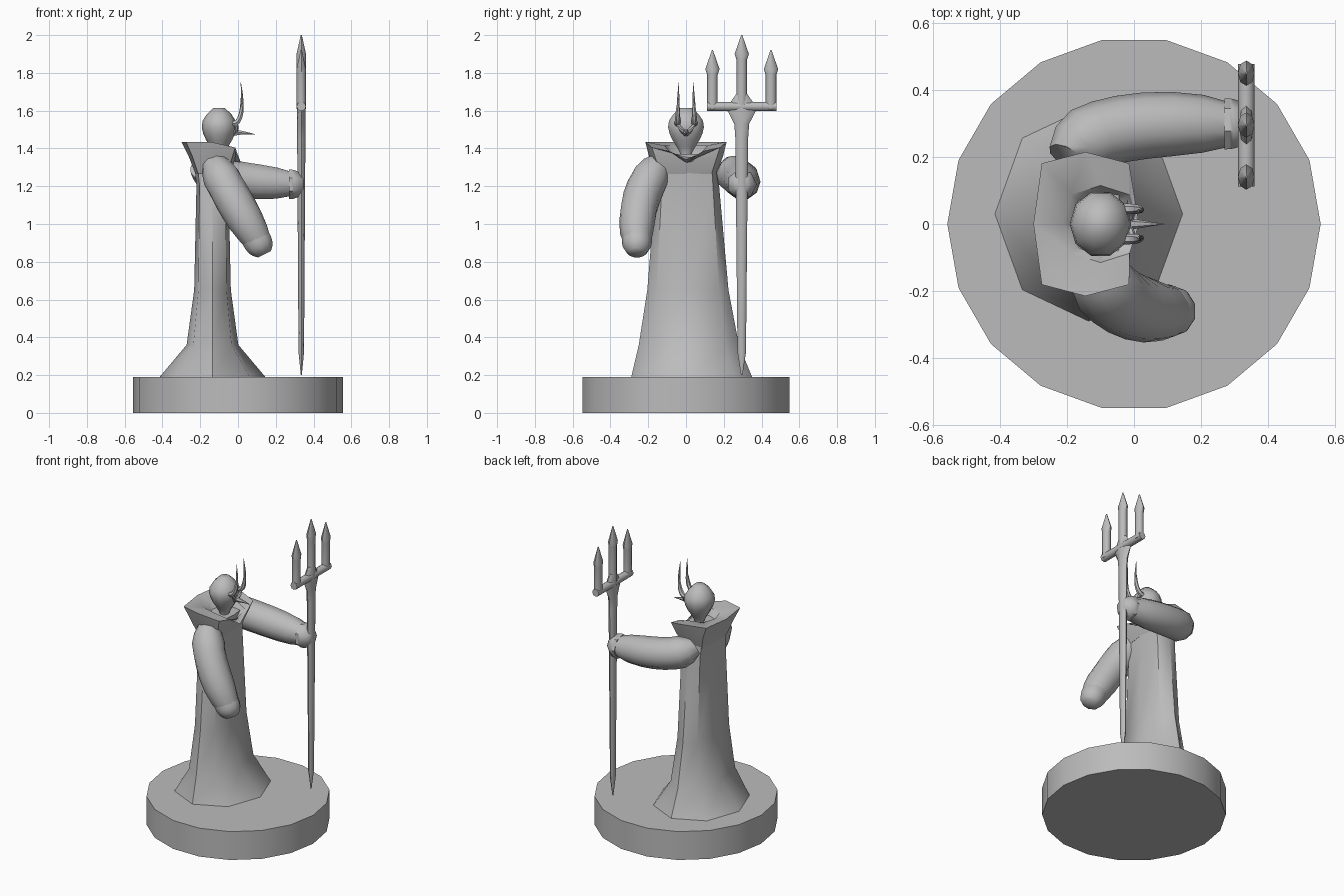
import bpy, bmesh, math
from mathutils import Vector

cube = bpy.data.objects.get("Cube")
if cube:
    bpy.data.objects.remove(cube, do_unlink=True)

shade = .5
colour = (shade, shade, shade, 1)
grey = bpy.data.materials.new("plain grey")
grey.use_nodes = True
grey.diffuse_color = colour
grey.node_tree.nodes["Principled BSDF"].inputs["Base Color"].default_value = colour


def skin(name, rings):
    """Join rings of equal length into a closed, smooth shaded surface."""
    bm = bmesh.new()
    loops = [[bm.verts.new(point) for point in points] for points in rings]
    for lower, upper in zip(loops, loops[1:]):
        for i in range(len(lower)):
            bm.faces.new((lower[i - 1], lower[i], upper[i], upper[i - 1]))
    bm.faces.new(loops[0])
    bm.faces.new(loops[-1])
    bmesh.ops.recalc_face_normals(bm, faces=bm.faces)
    mesh = bpy.data.meshes.new(name)
    bm.to_mesh(mesh)
    bm.free()
    mesh.materials.append(grey)
    part = bpy.data.objects.new(name, mesh)
    bpy.context.collection.objects.link(part)
    bpy.ops.object.select_all(action='DESELECT')
    part.select_set(True)
    bpy.context.view_layer.objects.active = part
    bpy.ops.object.shade_smooth_by_angle(angle=math.radians(50))


def ring(centre, depth, width, power=1, sides=8):
    """Level ring around a centre; a power under one makes it boxy."""
    points = []
    for i in range(sides):
        angle = math.tau * i / sides
        c, s = round(math.cos(angle), 6), round(math.sin(angle), 6)
        points.append(Vector(centre) + Vector((
            depth * math.copysign(abs(c) ** power, c),
            width * math.copysign(abs(s) ** power, s), 0)))
    return points


def limb(name, start, bend, end, radius, steps=8, sides=10):
    """Round limb along a quadratic curve; radius is a rule of the way along."""
    start, bend, end = Vector(start), Vector(bend), Vector(end)
    rings = []
    for step in range(steps + 1):
        t = step / steps
        first, second = start.lerp(bend, t), bend.lerp(end, t)
        middle = first.lerp(second, t)
        turn = (second - first).to_track_quat('Z', 'Y')
        size = radius(t)
        rings.append([middle + turn @ point for point in ring((0, 0, 0), size, size, sides=sides)])
    skin(name, rings)


def sleeve_radius(t):
    return .1 * min(1, .6 + 2 * t) * (1 - .4 * t ** 8)


def hand_radius(t):
    return .08 * (1 - t ** 3 / 2)


def cone_radius(t):
    return .025 * (1 - t) + .001


def horn_radius(t):
    return .015 * (1 - t ** 2) + .001


def brow_radius(t):
    return .014 - .005 * t


# Round base
floor = .19
skin("base", [ring((0, 0, z), .557, .557, sides=18) for z in (0, floor)])

# Robe: flared hem, boxier toward the chest
robe_x = -.135
robe_rows = ((floor, .28, .32), (.36, .137, .265), (.65, .097, .215),
             (1.2, .085, .168), (1.37, .1, .15))
skin("robe", [ring((robe_x, .03 / (i + 1), z), depth, width, 1 - i / 8)
              for i, (z, depth, width) in enumerate(robe_rows)])

# Flared collar, notched at the front
head_x, rim = -.1, 1.435
outer = ring((robe_x - .01, 0, rim), .155, .215, .5)
inner = ring((head_x, 0, rim - .02), .115, .115, .8)
for edge in (outer, inner):
    edge[0].z -= .09
    for corner in (edge[1], edge[-1]):
        corner.z -= .03
outer[0].x -= .03
skin("collar", [ring((robe_x, 0, rim - .17), .09, .16, .5),
                ring((robe_x, 0, rim - .08), .125, .195, .5),
                outer, inner, ring((head_x, 0, rim - .1), .07, .08)])

# Egg shaped head with a narrow chin
chin, crown, levels = 1.34, 1.615, 8
head_rings = []
for level in range(levels + 1):
    t = level / levels
    size = .1 * max(.15, math.sin(math.pi * t ** 1.6)) ** .6
    centre = (head_x, 0, chin + (crown - chin) * t)
    head_rings.append(ring(centre, size * .92, size, sides=10))
skin("head", head_rings)

# Beak, brows and horns
limb("beak", (-.05, 0, 1.48), (0, 0, 1.49), (.09, 0, 1.475), cone_radius, sides=6)
for label, side in (("left", 1), ("right", -1)):
    y = side * .045
    limb(label + "_brow", (-.03, 0, 1.48), (0, y / 2, 1.49), (-.01, y, 1.53),
         brow_radius, sides=6)
    limb(label + "_horn", (-.03, y, 1.53), (.04, y, 1.53), (.015, y * .85, 1.75),
         horn_radius, sides=6)

# Sleeves and hands: left held out, right hanging forward
staff_x, staff_y, grip = .335, .295, 1.21
limb("left_sleeve", (-.2, .2, 1.3), (-.13, .32, 1.23), (.31, staff_y, grip), sleeve_radius)
limb("left_hand", (.27, staff_y, grip), (.3, staff_y, grip), (.35, staff_y, grip),
     hand_radius, sides=7)
limb("right_sleeve", (-.13, -.12, 1.33), (-.06, -.28, 1.18), (.13, -.26, .87), sleeve_radius)
limb("right_hand", (.09, -.26, .93), (.12, -.26, .88), (.14, -.26, .84), hand_radius)

# Trident shaft, swelling into the fork
thin, wide, fork = .022, .028, 1.6
shaft_rows = ((.2, .004), (.32, wide * .8), (fork - .15, wide * 1.2),
              (fork - .07, wide * 1.4), (fork, wide * 2.7),
              (fork + .05, wide * 2), (fork + .09, wide))
skin("trident_shaft", [ring((staff_x, staff_y, z), min(width * .65, thin), width)
                       for z, width in shaft_rows])

# Trident crossbar
reach = .155
limb("trident_crossbar", (staff_x, staff_y - reach - wide, fork + thin),
     (staff_x, staff_y, fork + thin), (staff_x, staff_y + reach + wide, fork + thin),
     lambda t: thin + .003, steps=2, sides=8)

# Three pointed prongs
for label, offset, tip in (("left", reach, 1.92), ("middle", 0, 2), ("right", -reach, 1.92)):
    prong_rows = ((fork + .01, wide), (tip - .13, wide), (tip - .1, wide * 1.35), (tip, .003))
    skin(label + "_prong", [ring((staff_x, staff_y + offset, z), min(width, thin + .003), width)
                            for z, width in prong_rows])
